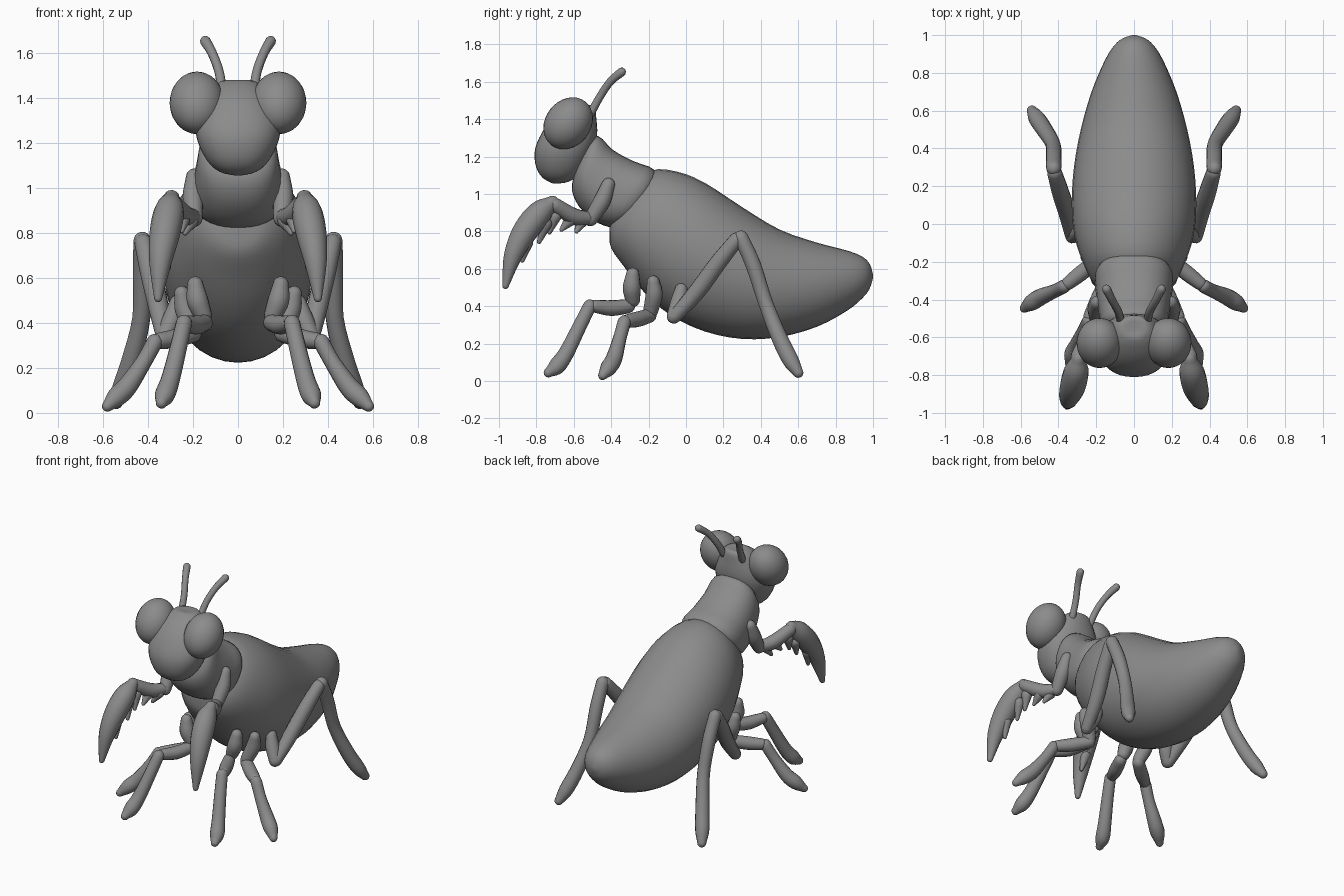
import bpy, bmesh, math
from mathutils import Vector, Matrix

if "Cube" in bpy.data.objects:
    bpy.data.objects.remove(bpy.data.objects["Cube"])

grey = bpy.data.materials.new("grey")
grey.diffuse_color = (0.26, 0.26, 0.26, 1)
grey.use_nodes = True
grey.node_tree.nodes["Principled BSDF"].inputs["Base Color"].default_value = grey.diffuse_color


def spline(rows, steps):
    """Smooth Catmull-Rom interpolation through rows of numbers."""
    rows = [Vector(r) for r in rows]
    pad = [rows[0] * 2 - rows[1]] + rows + [rows[-1] * 2 - rows[-2]]
    out = []
    for i in range(1, len(pad) - 2):
        a, b, c, d = pad[i - 1:i + 3]
        for k in range(steps):
            t = k / steps
            out.append(0.5 * (2 * b + (c - a) * t + (2 * a - 5 * b + 4 * c - d) * t * t
                              + (3 * b - a - 3 * c + d) * t ** 3))
    return out + [rows[-1]]


def skin(name, rings, mirror=False):
    """Joins rings of points into one closed smooth surface."""
    bm = bmesh.new()
    loops = [[bm.verts.new(p) for p in ring] for ring in rings]
    n = len(loops[0])
    for a, b in zip(loops, loops[1:]):
        for i in range(n):
            bm.faces.new((a[i], a[(i + 1) % n], b[(i + 1) % n], b[i]))
    bm.faces.new(loops[0][::-1])
    bm.faces.new(loops[-1])
    bmesh.ops.recalc_face_normals(bm, faces=bm.faces)
    return finish(name, bm, mirror)


def finish(name, bm, mirror):
    mesh = bpy.data.meshes.new(name)
    for f in bm.faces:
        f.smooth = True
    bm.to_mesh(mesh)
    bm.free()
    mesh.materials.append(grey)
    ob = bpy.data.objects.new(name, mesh)
    bpy.context.collection.objects.link(ob)
    if mirror:
        ob.modifiers.new("mirror", 'MIRROR')
    return ob


def loft(name, rows, power=1.0, n=32, steps=3):
    """Each row: y, z of one side, y, z of the opposite side, half width."""
    rings = []
    for y1, z1, y2, z2, w in spline(rows, steps):
        mid = Vector((0, (y1 + y2) / 2, (z1 + z2) / 2))
        up = Vector((0, (y1 - y2) / 2, (z1 - z2) / 2))
        ring = []
        for i in range(n):
            c, s = math.cos(math.tau * i / n), math.sin(math.tau * i / n)
            c = math.copysign(abs(c) ** power, c)
            s = math.copysign(abs(s) ** power, s)
            ring.append(mid + up * s + Vector((max(w, 0.002) * c, 0, 0)))
        rings.append(ring)
    return skin(name, rings)


def limb(name, rows, n=14, steps=4):
    """Mirrored round-ended tube; each row: x, y, z, radius."""
    pts = [(Vector(r[:3]), r[3]) for r in spline(rows, steps)]
    first = (pts[0][0] - pts[1][0]).normalized()
    last = (pts[-1][0] - pts[-2][0]).normalized()
    caps = [math.radians(a) for a in (25, 50, 70, 86)]
    p0, r0 = pts[0]
    p1, r1 = pts[-1]
    pts = ([(p0 + first * r0 * math.sin(a), r0 * math.cos(a)) for a in reversed(caps)] + pts
           + [(p1 + last * r1 * math.sin(a), r1 * math.cos(a)) for a in caps])
    rings, side = [], (last - first).orthogonal()
    for i, (p, r) in enumerate(pts):
        t = (pts[min(i + 1, len(pts) - 1)][0] - pts[max(i - 1, 0)][0]).normalized()
        side = (side - t * side.dot(t)).normalized()
        other = t.cross(side)
        rings.append([p + r * (side * math.cos(math.tau * k / n) + other * math.sin(math.tau * k / n))
                      for k in range(n)])
    return skin(name, rings, True)


# Abdomen: top y, z then bottom y, z, half width
loft("abdomen", [
    (-.41, .83, -.41, .79, .02), (-.39, .92, -.40, .71, .12), (-.31, 1.03, -.33, .61, .21),
    (-.19, 1.125, -.22, .47, .27), (-.05, 1.12, -.08, .35, .315), (.10, 1.06, .10, .265, .33),
    (.30, .93, .30, .225, .318), (.50, .81, .50, .235, .282), (.70, .74, .70, .29, .225),
    (.87, .695, .86, .375, .155), (.95, .66, .94, .44, .105), (.985, .62, .98, .49, .06),
    (1.0, .57, 1.0, .55, .01)])

# Thorax between abdomen and head
loft("thorax", [
    (-.54, 1.27, -.60, 1.10, .10), (-.47, 1.31, -.61, 1.02, .165), (-.39, 1.235, -.57, .93, .185),
    (-.28, 1.175, -.48, .85, .20), (-.17, 1.13, -.38, .82, .205), (-.15, 1.04, -.28, .85, .15)], 0.85)

# Head: back y, z then front y, z, half width
loft("head", [
    (-.69, 1.055, -.71, 1.055, .015), (-.63, 1.065, -.765, 1.085, .085), (-.56, 1.11, -.80, 1.14, .14),
    (-.50, 1.21, -.81, 1.22, .182), (-.475, 1.31, -.785, 1.30, .185), (-.48, 1.41, -.72, 1.40, .14),
    (-.49, 1.47, -.62, 1.475, .08), (-.53, 1.475, -.57, 1.475, .02)], 0.9)

# Eyes
bm = bmesh.new()
bmesh.ops.create_uvsphere(bm, u_segments=24, v_segments=16, radius=1,
                          matrix=Matrix.Translation((.182, -.63, 1.378)) @ Matrix.Rotation(math.radians(-38), 4, 'X')
                          @ Matrix.Diagonal((.122, .122, .148, 1)))
finish("eyes", bm, True)

# Antennae
limb("antennae", [(.07, -.51, 1.43, .022), (.085, -.46, 1.52, .021), (.115, -.405, 1.6, .021),
                  (.145, -.345, 1.652, .024)], 10)

# Grasping arms with their spines
limb("arm_base", [(.195, -.415, 1.05, .036), (.20, -.45, .96, .046), (.195, -.51, .865, .038)])
limb("arm_middle", [(.20, -.52, .87, .036), (.24, -.60, .88, .045), (.295, -.70, .94, .04)])
limb("arm_blade", [(.295, -.715, .955, .036), (.305, -.78, .90, .066), (.325, -.86, .80, .068),
                   (.345, -.925, .67, .05), (.355, -.965, .51, .018)])
spines = [((.21, -.56, .85), (.235, -.585, .80)), ((.245, -.62, .86), (.25, -.665, .81)),
          ((.30, -.75, .84), (.285, -.785, .745)), ((.32, -.85, .74), (.31, -.875, .645)),
          ((.28, -.70, .88), (.27, -.73, .795))]
for i, (a, b) in enumerate(spines):
    limb(f"arm_spine_{i + 1}", [(*a, .034), (*b, .012)], 10)

# Front walking legs
limb("front_hip", [(.19, -.285, .57, .036), (.18, -.29, .50, .048), (.155, -.285, .435, .04)])
limb("front_thigh", [(.15, -.31, .40, .038), (.19, -.40, .39, .042), (.235, -.49, .40, .034)])
limb("front_shin", [(.24, -.515, .40, .036), (.265, -.57, .29, .038), (.30, -.64, .15, .042),
                    (.325, -.69, .08, .045), (.34, -.735, .045, .026)])

# Middle legs
limb("middle_hip", [(.25, -.175, .53, .034), (.235, -.17, .46, .046), (.20, -.19, .37, .04)])
limb("middle_thigh", [(.20, -.195, .35, .038), (.28, -.26, .33, .042), (.35, -.315, .32, .036)])
limb("middle_shin", [(.37, -.33, .315, .036), (.42, -.355, .225, .036), (.49, -.385, .12, .044),
                     (.54, -.415, .07, .044), (.58, -.445, .03, .025)])

# Hind legs
limb("hind_hip", [(.27, -.025, .49, .034), (.29, -.04, .42, .044), (.325, -.065, .345, .038)])
limb("hind_thigh", [(.33, -.06, .345, .036), (.355, .06, .48, .046), (.39, .17, .63, .046),
                    (.42, .27, .755, .04)])
limb("hind_shin", [(.425, .295, .765, .04), (.425, .36, .62, .042), (.43, .425, .42, .04),
                   (.475, .50, .23, .044), (.515, .56, .11, .044), (.54, .60, .045, .028)])
